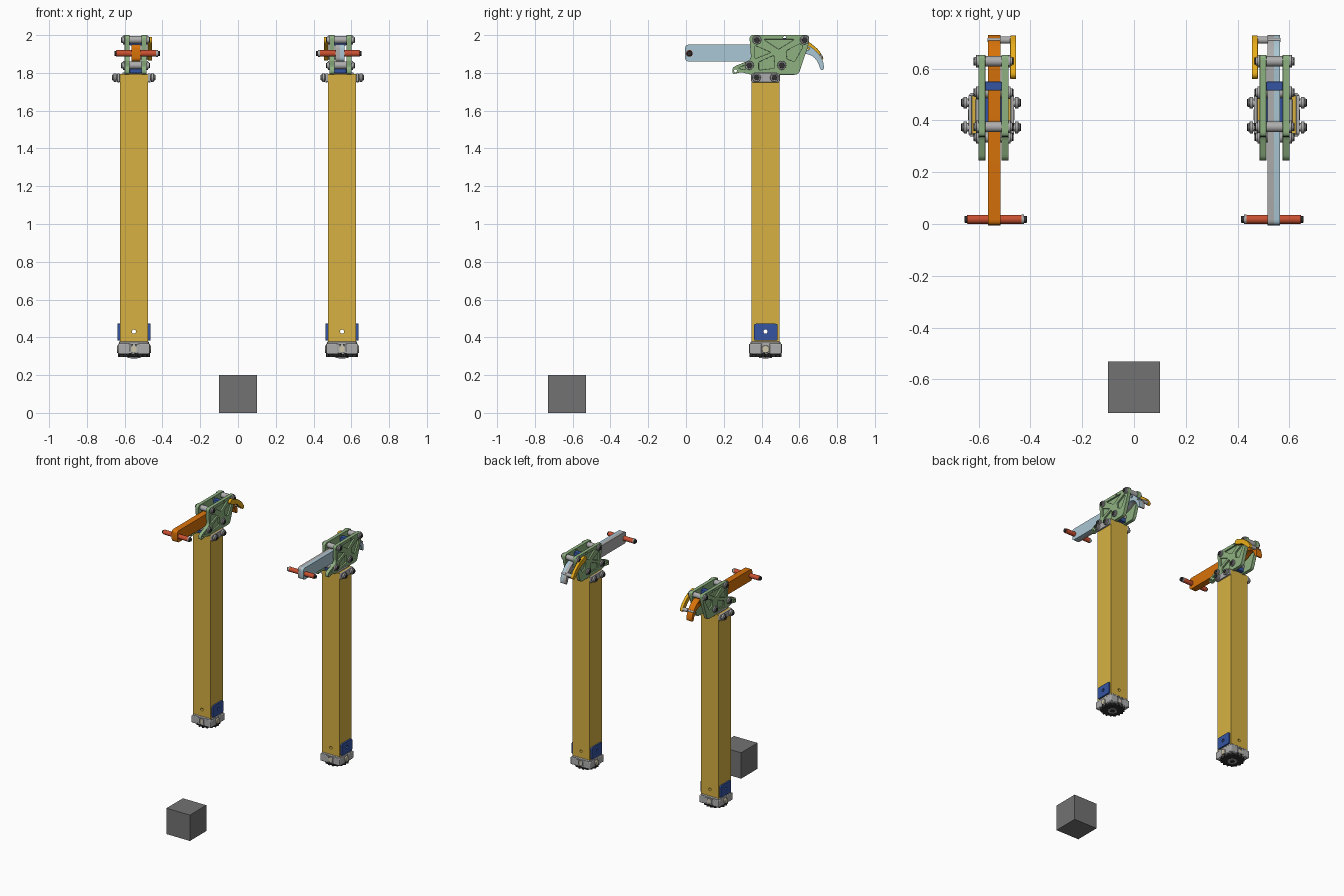
import bpy, bmesh
from math import sin, cos, pi, radians
from mathutils import Vector

if "Cube" in bpy.data.objects:
    bpy.data.objects.remove(bpy.data.objects["Cube"])

COLORS = dict(gold=(.68, .44, .055), orange=(.69, .17, .003), pale_blue=(.40, .57, .66),
              green=(.27, .44, .22), blue=(.035, .09, .36), red=(.58, .08, .03),
              yellow=(.82, .42, .01), dark=(.03, .03, .03), cream=(.62, .57, .42),
              steel=(.42, .42, .42), charcoal=(.17, .17, .17))


def mat(key):
    m = bpy.data.materials.get(key) or bpy.data.materials.new(key)
    m.diffuse_color = (*COLORS[key], 1)
    m.use_nodes = True
    m.node_tree.nodes["Principled BSDF"].inputs["Base Color"].default_value = m.diffuse_color
    return m


def circle(y, z, r, n=24):
    return [(y + r * cos(2 * pi * i / n), z + r * sin(2 * pi * i / n)) for i in range(n)]


def fillet(pts, r, n=5):
    """Round every corner of a closed profile."""
    out = []
    for i, p in enumerate(pts):
        p, a, b = Vector(p), Vector(pts[i - 1]), Vector(pts[(i + 1) % len(pts)])
        s = p + (a - p).normalized() * min(r, (a - p).length * .45)
        e = p + (b - p).normalized() * min(r, (b - p).length * .45)
        for k in range(n + 1):
            t = k / n
            out.append(tuple(s * (1 - t) ** 2 + p * 2 * t * (1 - t) + e * t * t))
    return out


def rect(y0, y1, z0, z1):
    return [(y0, z0), (y1, z0), (y1, z1), (y0, z1)]


def extrude(name, solids, color, s=1, bevel=0, smooth=False):
    """Solids: (profile, start, end, axis); every solid goes into one mesh, mirrored by s."""
    bm = bmesh.new()
    for pts, a, b, axis in solids:
        place = {'x': lambda p, d: (s * d, p[0], p[1]),
                 'y': lambda p, d: (s * p[0], d, p[1]),
                 'z': lambda p, d: (s * p[0], p[1], d)}[axis]
        lo = [bm.verts.new(place(p, a)) for p in pts]
        hi = [bm.verts.new(place(p, b)) for p in pts]
        bm.faces.new(lo)
        bm.faces.new(hi)
        for i in range(len(pts)):
            bm.faces.new((lo[i - 1], lo[i], hi[i], hi[i - 1]))
    bmesh.ops.recalc_face_normals(bm, faces=bm.faces)
    me = bpy.data.meshes.new(name)
    bm.to_mesh(me)
    bm.free()
    ob = bpy.data.objects.new(name, me)
    bpy.context.collection.objects.link(ob)
    if color:
        me.materials.append(mat(color))
    if bevel:
        m = ob.modifiers.new('bevel', 'BEVEL')
        m.width, m.segments, m.limit_method, m.angle_limit = bevel, 2, 'ANGLE', radians(50)
    if smooth:
        activate(ob)
        bpy.ops.object.shade_smooth_by_angle(angle=radians(35))
    return ob


def activate(ob):
    bpy.ops.object.select_all(action='DESELECT')
    ob.select_set(True)
    bpy.context.view_layer.objects.active = ob


def cut(ob, solids, s):
    for solid in solids:
        c = extrude('cutter', [solid], None, s)
        c.hide_render = True
        m = ob.modifiers.new('cut', 'BOOLEAN')
        m.operation, m.solver, m.object = 'DIFFERENCE', 'EXACT', c
        activate(ob)
        bpy.ops.object.modifier_apply(modifier='cut')
        bpy.data.objects.remove(c)


def bolt(name, y, z, r, x0, x1, s):
    """Steel shaft and washers with dark hexagonal ends, running along x."""
    extrude(name, [(circle(y, z, r * .7), x0, x1, 'x'),
                   (circle(y, z, r), x0 + .006, x0 + .02, 'x'),
                   (circle(y, z, r), x1 - .02, x1 - .006, 'x')], 'steel', s, .002, True)
    extrude(name + '_ends', [(circle(y, z, r * .65, 6), x0 - .004, x0 + .008, 'x'),
                             (circle(y, z, r * .65, 6), x1 - .008, x1 + .004, 'x')], 'dark', s, .001)


PLATE = fillet([(.335, 2), (.655, 2), (.648, 1.945), (.595, 1.79), (.345, 1.79),
                (.29, 1.805), (.245, 1.79), (.245, 1.83), (.345, 1.87)], .022)
POCKETS = [fillet(p, .008, 3) for p in (
    [(.41, 1.978), (.575, 1.978), (.49, 1.925)],
    [(.365, 1.945), (.45, 1.908), (.365, 1.875)],
    [(.385, 1.857), (.465, 1.893), (.47, 1.825), (.385, 1.815)],
    [(.53, 1.917), (.605, 1.955), (.62, 1.94), (.575, 1.86), (.535, 1.872)],
    [(.275, 1.825), (.315, 1.843), (.315, 1.815)])]
LEVER = fillet([(-.005, 1.86), (.5, 1.86), (.56, 1.87), (.63, 1.905), (.675, 1.887),
                (.70, 1.855), (.712, 1.815), (.731, 1.815), (.728, 1.86), (.705, 1.90),
                (.665, 1.938), (.62, 1.955), (.55, 1.95), (-.005, 1.95)], .022, 4)
LATCH = fillet([(.557, 1.975), (.575, 1.995), (.65, 1.965), (.70, 1.925), (.732, 1.875),
                (.712, 1.862), (.688, 1.885), (.64, 1.93), (.565, 1.955)], .02, 4)


def station(side, s):
    # square hollow-drilled post
    cx, cy, h = .551, .421, .0745
    post = extrude(side + '_post', [(rect(cx - h, cx + h, cy - h, cy + h), .37, 1.795, 'z')], 'gold', s)
    cut(post, [(circle(cy, .43, .011, 16), .4, .7, 'x'), (circle(cx, .43, .011, 16), .3, .6, 'y')], s)

    # blue lower side plates
    for k, (a, b) in enumerate(((cx - h - .012, cx - h), (cx + h, cx + h + .012))):
        p = extrude(f'{side}_lower_plate_{k}', [(fillet(rect(.36, .485, .382, .472), .012), a, b, 'x')], 'blue', s)
        cut(p, [(circle(cy, .43, .011, 16), a - .01, b + .01, 'x')], s)

    # foot cap with corner blocks, side bosses, clips and toothed sole
    corners = [(rect(cx + i * .052 - .032, cx + i * .052 + .032, cy + j * .052 - .032, cy + j * .052 + .032),
                .312, .368, 'z') for i in (-1, 1) for j in (-1, 1)]
    extrude(side + '_foot_cap', [(fillet(rect(cx - .079, cx + .079, cy - .079, cy + .079), .02), .31, .379, 'z')]
            + corners, 'steel', s, .005, True)
    extrude(side + '_foot_bosses', [(circle(cy, .337, .021), cx - .09, cx + .09, 'x'),
                                    (circle(cx, .337, .021), cy - .082, cy + .082, 'y')], 'cream', s, .003, True)
    clips = []
    for f in (-1, 1):
        a, b = sorted((cy + f * .078, cy + f * .087))
        for k in (-1, 1):
            x = cx + k * .017
            clips += [(rect(x - .004, x + .004, .318, .366), a, b, 'y'),
                      (rect(x - .012, x + .012, .359, .366), a, b, 'y'),
                      (rect(x - .012, x + .012, .318, .325), a, b, 'y')]
    extrude(side + '_foot_clips', clips, 'steel', s)
    sole = [(cx + r * cos(t), cy + r * sin(t)) for i in range(16)
            for r, t in (((.074, .086)[o // 2], 2 * pi * (i + o / 4) / 16) for o in range(4))]
    extrude(side + '_sole', [(sole, .295, .318, 'z')], 'dark', s, .002)
    extrude(side + '_sole_star', [(circle(cx, cy, .035, 8), .291, .3, 'z')], 'steel', s)
    extrude(side + '_sole_hub', [(circle(cx, cy, .018, 6), .288, .3, 'z')], 'dark', s)

    # clamp at the top of the post
    strap = fillet(rect(.345, .497, 1.75, 1.797), .012)
    extrude(side + '_clamp', [(strap, cx - h - .014, cx - h, 'x'), (strap, cx + h, cx + h + .014, 'x'),
                              (rect(.36, .482, 1.76, 1.802), cx - .06, cx + .06, 'x')], 'steel', s, .003)
    for k, y in enumerate((.373, .468)):
        bolt(f'{side}_clamp_bolt_{k}', y, 1.775, .023, .44, .664, s)

    # ribbed side plates of the head
    for k, (a, b, pa, pb) in enumerate(((.485, .511, .475, .497), (.574, .6, .588, .61))):
        p = extrude(f'{side}_head_plate_{k}', [(PLATE, a, b, 'x')], 'green', s)
        cut(p, [(q, pa, pb, 'x') for q in POCKETS]
            + [(circle(y, z, .008, 16), a - .01, b + .01, 'x') for y, z in ((.262, 1.811), (.522, 1.987))], s)
        m = p.modifiers.new('bevel', 'BEVEL')
        m.width, m.limit_method, m.angle_limit = .002, 'ANGLE', radians(60)
    for k, (y, z) in enumerate(((.335, 1.84), (.375, 1.975), (.628, 1.975), (.507, 1.84))):
        bolt(f'{side}_head_bolt_{k}', y, z, .024, .47, .616, s)
        extrude(f'{side}_roller_{k}', [(circle(y, z, .02), .511, .574, 'x')], 'steel', s, smooth=True)

    # blue spacers between the head plates
    extrude(side + '_spacers', [(rect(.515, .55, 1.945, 1.985), .511, .574, 'x'),
                                (rect(.33, .52, 1.797, 1.832), .511, .574, 'x')], 'blue', s, .004)

    # lever in two halves with a curved tail
    halves = ('orange', 'orange') if s < 0 else ('steel', 'pale_blue')
    for k, (a, b) in enumerate(((.515, .5395), (.5395, .563))):
        lever = extrude(f'{side}_lever_{k}', [(LEVER, a, b, 'x')], halves[k], s, smooth=True)
        cut(lever, [(circle(y, z, .008, 16), a - .01, b + .01, 'x') for y, z in ((.645, 1.928),)], s)

    # handle bar through the lever end
    extrude(side + '_grip', [(circle(.018, 1.903, .0175), .425, .645, 'x')], 'red', s, .003, True)
    extrude(side + '_grip_ends', [(circle(.018, 1.903, .0135), .413, .655, 'x')], 'dark', s, .003, True)
    extrude(side + '_grip_collar', [(circle(.018, 1.903, .0185), .424, .434, 'x')], 'steel', s, smooth=True)

    # curved latch arm and its pin
    extrude(side + '_latch', [(LATCH, .455, .478, 'x')], 'yellow', s, .002, True)
    extrude(side + '_latch_pin', [(circle(.71, 1.885, .014), .474, .517, 'x')], 'steel', s, smooth=True)
    extrude(side + '_latch_pin_tip', [(circle(.71, 1.885, .007), .5, .565, 'x')], 'steel', s)


station('left', -1)
station('right', 1)

# block on the floor
extrude('floor_block', [(rect(-.1, .1, -.73, -.53), 0, .2, 'z')], 'charcoal')
